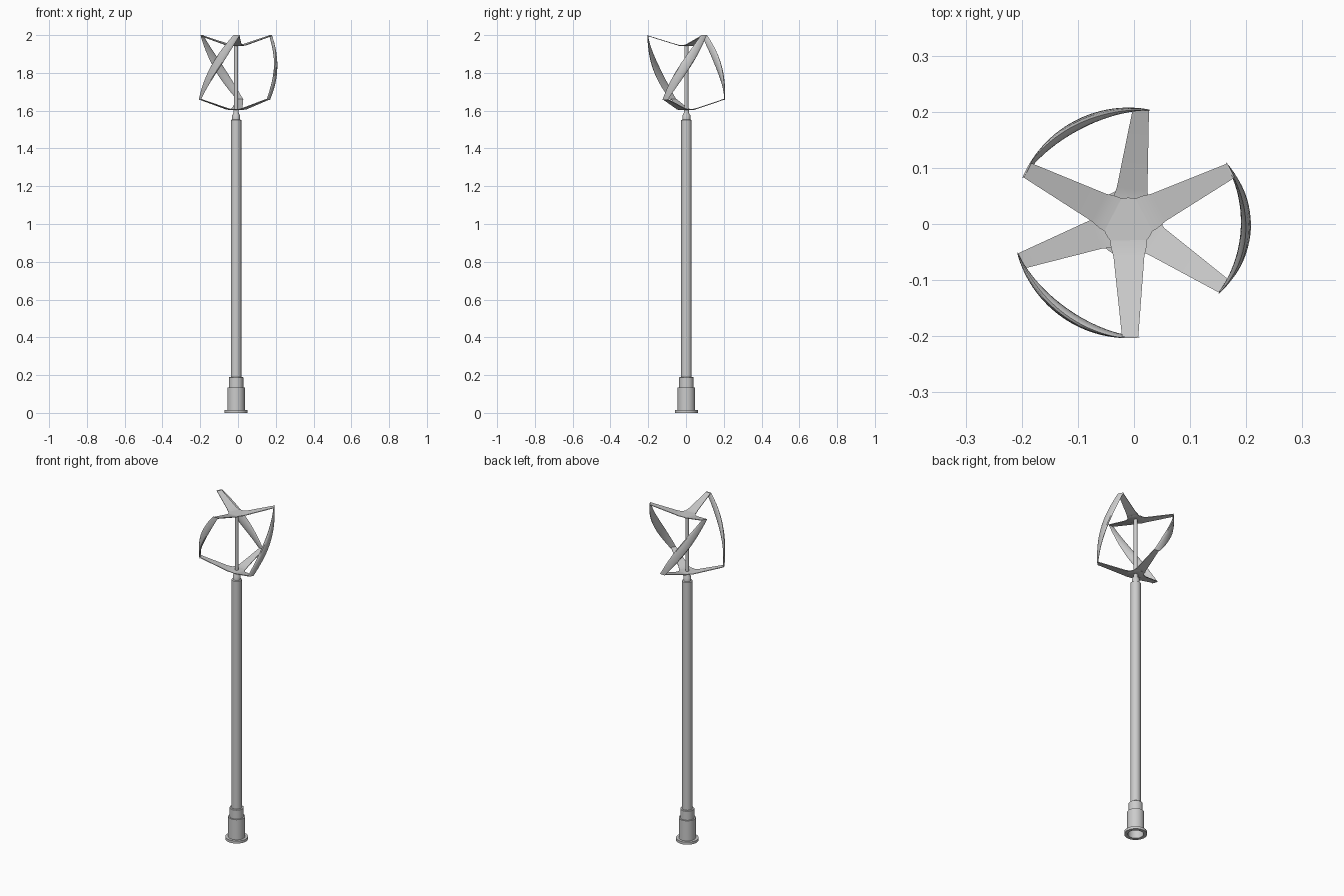
import bpy, bmesh, math
from math import sin, cos, pi, radians

if "Cube" in bpy.data.objects:
    bpy.data.objects.remove(bpy.data.objects["Cube"])

CX, CY = -0.01, 0.002   # rotor and mast axis
TIP_R = 0.204
# per blade: lower tip angle, upper tip angle, change of radius at mid height
BLADES = [(83.7, 152.5, -0.009), (199.5, 270.9, -0.009), (326.5, 387.0, 0.004)]


def finish(name, bm, smooth=35):
    bmesh.ops.remove_doubles(bm, verts=bm.verts, dist=1e-5)
    bmesh.ops.recalc_face_normals(bm, faces=bm.faces)
    me = bpy.data.meshes.new(name)
    bm.to_mesh(me)
    bm.free()
    ob = bpy.data.objects.new(name, me)
    ob.location = (CX, CY, 0)
    bpy.context.collection.objects.link(ob)
    bpy.ops.object.select_all(action='DESELECT')
    ob.select_set(True)
    bpy.context.view_layer.objects.active = ob
    bpy.ops.object.shade_smooth_by_angle(angle=radians(smooth))
    return ob


def loft(name, rings):
    """Skin closed rings of points and cap both ends."""
    bm = bmesh.new()
    vs = [[bm.verts.new(p) for p in ring] for ring in rings]
    n = len(rings[0])
    for a, b in zip(vs, vs[1:]):
        for i in range(n):
            j = (i + 1) % n
            bm.faces.new((a[i], a[j], b[j], b[i]))
    bm.faces.new(vs[0])
    bm.faces.new(vs[-1])
    return finish(name, bm)


def lathe(name, profile, sides=32):
    """Stack circles of (radius, z) into a turned part."""
    return loft(name, [[(r * cos(2 * pi * i / sides), r * sin(2 * pi * i / sides), z)
                        for i in range(sides)] for r, z in profile])


def polar(r, ang, side, z):
    """Point at radius r along direction ang, shifted sideways."""
    return (r * cos(ang) - side * sin(ang), r * sin(ang) + side * cos(ang), z)


# hollow base socket with flange and stepped collar
lathe("base_socket", [(0.042, 0.125), (0.042, 0.0), (0.061, 0.0), (0.061, 0.015),
                      (0.046, 0.015), (0.046, 0.135), (0.038, 0.135),
                      (0.038, 0.188), (0.036, 0.19), (0.027, 0.19)])
# mast with bearing neck
lathe("mast", [(0.0275, 0.185), (0.0275, 1.55), (0.021, 1.553), (0.021, 1.575),
               (0.013, 1.588), (0.013, 1.605)])
# rotor shaft
lathe("rotor_shaft", [(0.0105, 1.60), (0.0105, 1.945)], 24)


def spider(level, z_hub, z_tip, angles):
    """Hub disc with three tapered, rising arms."""
    h = 0.002
    lathe(level + "_hub", [(0.038, z_hub - 0.003), (0.045, z_hub),
                           (0.045, z_hub + 0.003)])
    for k, a in enumerate(angles):
        ang = radians(a)
        stations = [(0.02, 0.034, z_hub), (0.042, 0.032, z_hub + 0.002),
                    (0.06, 0.0275, z_hub + 0.007), (0.203, 0.0145, z_tip)]
        loft(f"{level}_arm_{k + 1}",
             [[polar(r, ang, -w, z - h), polar(r, ang, w, z - h),
               polar(r, ang, w, z + h), polar(r, ang, -w, z + h)] for r, w, z in stations])


spider("lower", 1.606, 1.661, [b[0] for b in BLADES])
spider("upper", 1.945, 1.996, [b[1] for b in BLADES])

# helical blades with a lens-shaped section, widest at mid height
STEPS, HALF = 24, 6
for k, (a0, a1, bulge) in enumerate(BLADES):
    rings = []
    for s in range(STEPS + 1):
        t = s / STEPS
        f = sin(pi * t)
        ang = radians(a0 + (a1 - a0) * t)
        r = TIP_R + bulge * f
        z = 1.657 + 0.343 * t
        w, outer, inner = 0.017 + 0.014 * f, 0.0015 + 0.009 * f, 0.0015 + 0.006 * f
        ring = []
        for i in range(2 * HALF):
            u = pi * i / HALF
            ring.append(polar(r + (outer if sin(u) > 0 else inner) * sin(u),
                              ang, w * cos(u), z))
        rings.append(ring)
    loft(f"blade_{k + 1}", rings)
